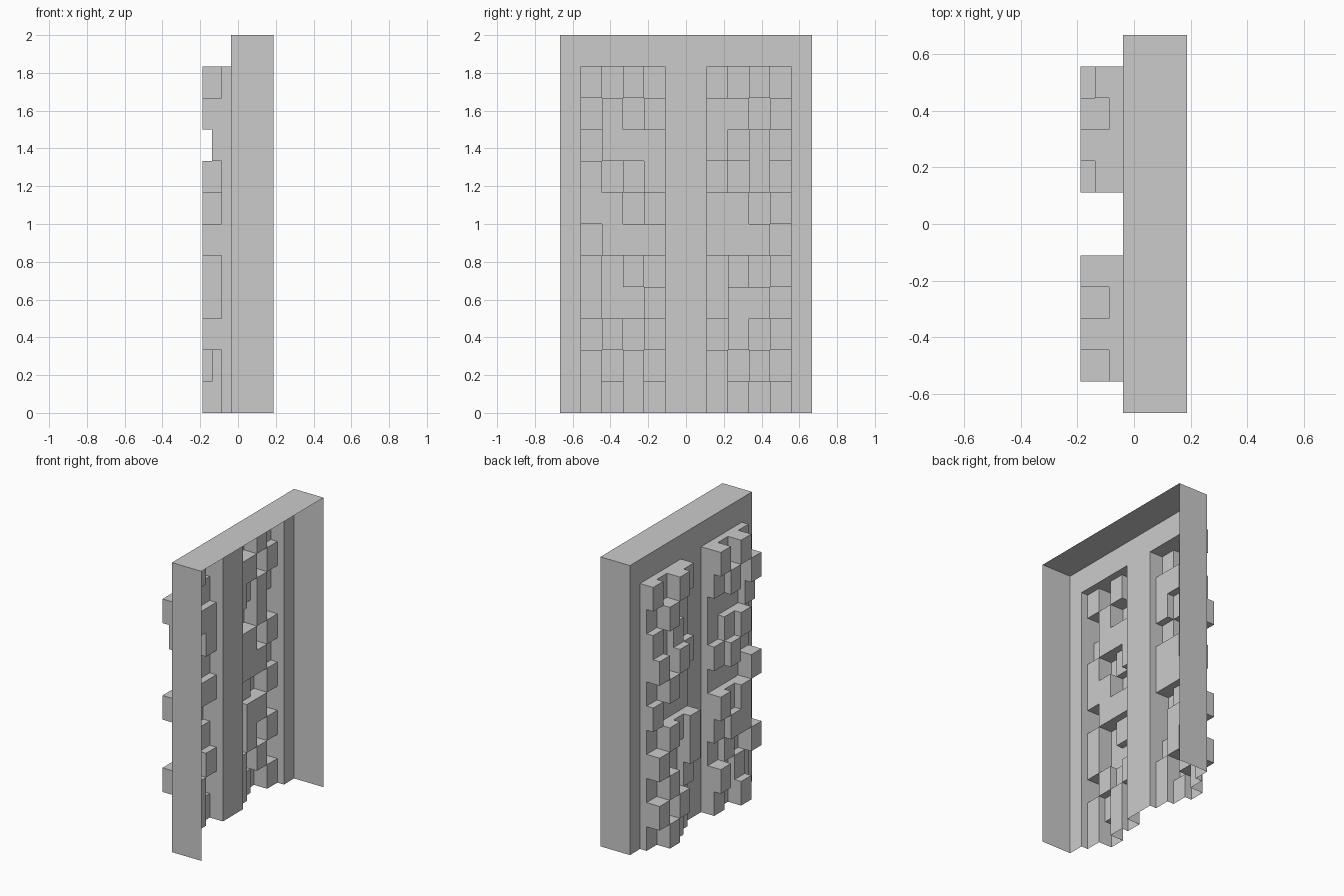
import bpy, bmesh

if "Cube" in bpy.data.objects:
    bpy.data.objects.remove(bpy.data.objects["Cube"])

W, H = 1.333, 2.0            # panel width (y) and height (z)
N = 12                       # cells in each direction
CY, CZ = W / N, H / N
BASE, STEP, RIM = -0.038, 0.05, 0.187

# Relief depth of each cell, top row first: left bank and right bank
LEFT = ["1313", "3132", "2111", "1321", "1132", "3111",
        "1323", "1332", "3121", "1213", "1312"]
RIGHT = ["2312", "1131", "1212", "2313", "1131", "1112",
         "3231", "3113", "2131", "1313", "1231"]

# Full map from the bottom row up, with flat border and centre strip
rows = ["0" + a + "00" + b + "0" for a, b in zip(LEFT, RIGHT)][::-1] + ["0" * N]


def depth(i, j):
    """x position of cell column i, row j; flat outside the map."""
    inside = 0 <= i < N and 0 <= j < N
    return BASE - STEP * (int(rows[j][i]) if inside else 0)


bm = bmesh.new()


def quad(*pts):
    bm.faces.new([bm.verts.new(p) for p in pts])


# Cell faces and the step walls between neighbours; the bottom edge stays open
for j in range(N):
    z0, z1 = j * CZ, (j + 1) * CZ
    for i in range(N):
        y0, y1 = -W / 2 + i * CY, -W / 2 + (i + 1) * CY
        x, xl, xb = depth(i, j), depth(i - 1, j), depth(i, j - 1)
        quad((x, y0, z0), (x, y0, z1), (x, y1, z1), (x, y1, z0))
        if abs(xl - x) > 1e-4:
            quad((xl, y0, z0), (x, y0, z0), (x, y0, z1), (xl, y0, z1))
        if j > 0 and abs(xb - x) > 1e-4:
            quad((xb, y0, z0), (xb, y1, z0), (x, y1, z0), (x, y0, z0))

# Side walls and top; the +x side and the bottom stay open
for s in (-W / 2, W / 2):
    quad((BASE, s, 0), (RIM, s, 0), (RIM, s, H), (BASE, s, H))
quad((BASE, -W / 2, H), (RIM, -W / 2, H), (RIM, W / 2, H), (BASE, W / 2, H))

# Weld into one clean shell with the stepped side facing out
bmesh.ops.remove_doubles(bm, verts=bm.verts, dist=1e-4)
bmesh.ops.recalc_face_normals(bm, faces=bm.faces)
flat = [f for f in bm.faces if abs(f.normal.x) > 0.9]
if sum(f.normal.x * f.calc_area() for f in flat) > 0:
    bmesh.ops.reverse_faces(bm, faces=bm.faces)
bmesh.ops.dissolve_limit(bm, angle_limit=0.01, verts=bm.verts, edges=bm.edges)

mesh = bpy.data.meshes.new("relief_panel")
bm.to_mesh(mesh)
bm.free()
panel = bpy.data.objects.new("relief_panel", mesh)
bpy.context.collection.objects.link(panel)
